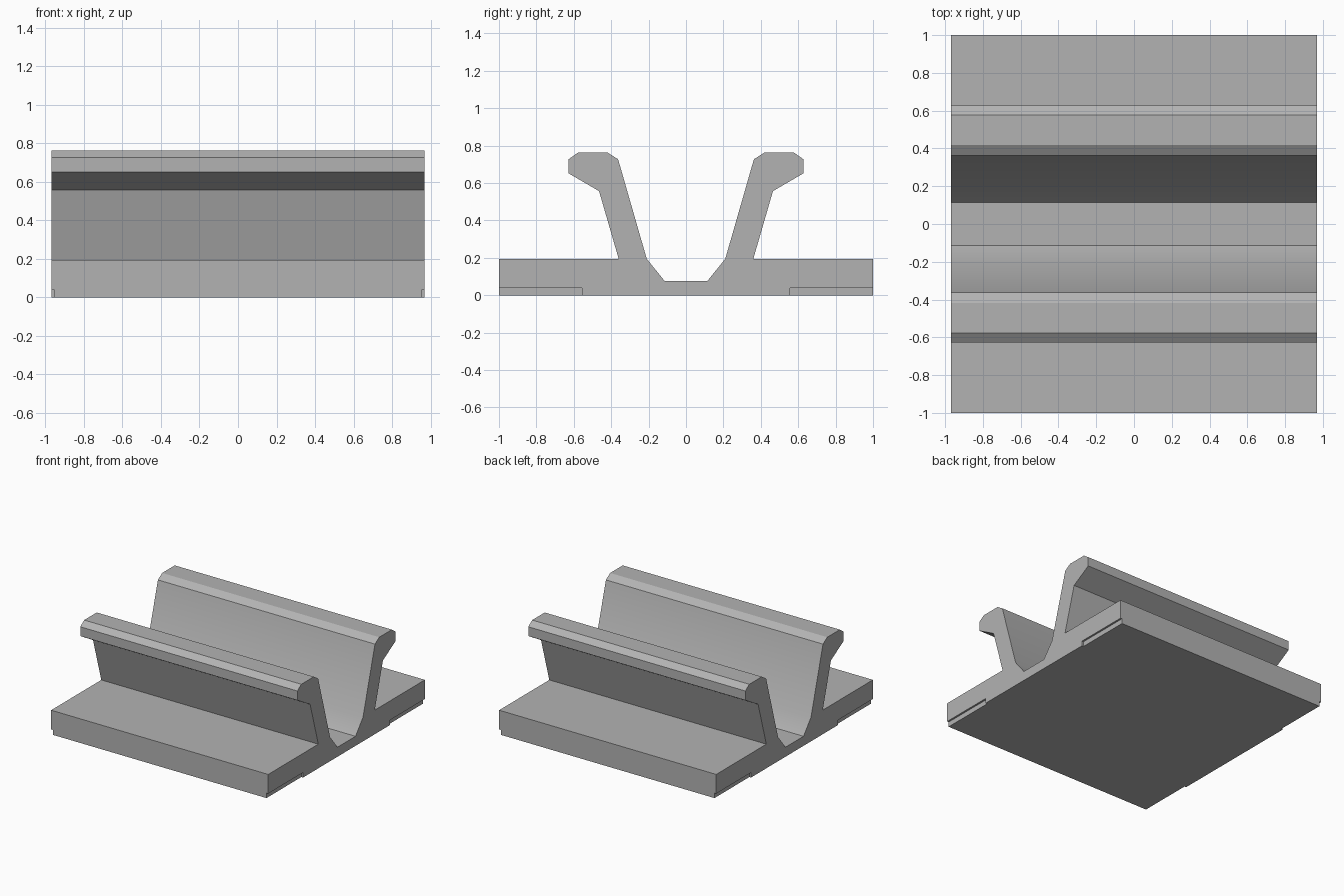
import bpy
import bmesh
import math
from mathutils import Matrix

cube = bpy.data.objects.get("Cube")
if cube:
    bpy.data.objects.remove(cube, do_unlink=True)

HALF_LENGTH = 0.97

# Single grey material
grey = bpy.data.materials.new("plain grey")
grey.use_nodes = True
colour = (0.45, 0.45, 0.45, 1)
grey.diffuse_color = colour
grey.node_tree.nodes["Principled BSDF"].inputs["Base Color"].default_value = colour


def finish(name, bm):
    mesh = bpy.data.meshes.new(name)
    bmesh.ops.recalc_face_normals(bm, faces=bm.faces)
    bm.to_mesh(mesh)
    bm.free()
    obj = bpy.data.objects.new(name, mesh)
    bpy.context.collection.objects.link(obj)
    return obj


# Half of the cross-section (y, z): channel floor, flared wall, hooked lip, base flange
half = [(0.115, 0.077), (0.21, 0.195), (0.363, 0.727), (0.418, 0.762),
        (0.578, 0.762), (0.628, 0.727), (0.628, 0.652), (0.465, 0.557),
        (0.36, 0.195), (1, 0.195), (1, 0)]
section = half + [(-y, z) for y, z in reversed(half)]

# Rail body: the section extruded along x
bm = bmesh.new()
end = bm.faces.new([bm.verts.new((-HALF_LENGTH, y, z)) for y, z in section])
sweep = bmesh.ops.extrude_face_region(bm, geom=[end], use_keep_orig=True)
moved = [v for v in sweep["geom"] if isinstance(v, bmesh.types.BMVert)]
bmesh.ops.translate(bm, verts=moved, vec=(2 * HALF_LENGTH, 0, 0))
rail = finish("flared_channel_rail", bm)
rail.data.materials.append(grey)

# Shallow recesses under the flange at the four end corners
bm = bmesh.new()
for sx in (-1, 1):
    for sy in (-1, 1):
        place = Matrix.Translation((sx * (HALF_LENGTH + 0.035), sy * 0.855, -0.03))
        bmesh.ops.create_cube(bm, size=1, matrix=place @ Matrix.Diagonal((0.1, 0.6, 0.14, 1)))
cutter = finish("recess_cutter", bm)
cutter.hide_render = True

cut = rail.modifiers.new("corner recesses", "BOOLEAN")
cut.operation = "DIFFERENCE"
cut.solver = "EXACT"
cut.object = cutter
bpy.context.view_layer.objects.active = rail
rail.select_set(True)
bpy.ops.object.modifier_apply(modifier=cut.name)
bpy.data.objects.remove(cutter, do_unlink=True)

# Blend only the gentle bend where the floor slope meets the wall
bpy.ops.object.select_all(action="DESELECT")
rail.select_set(True)
bpy.ops.object.shade_smooth_by_angle(angle=math.radians(30))
